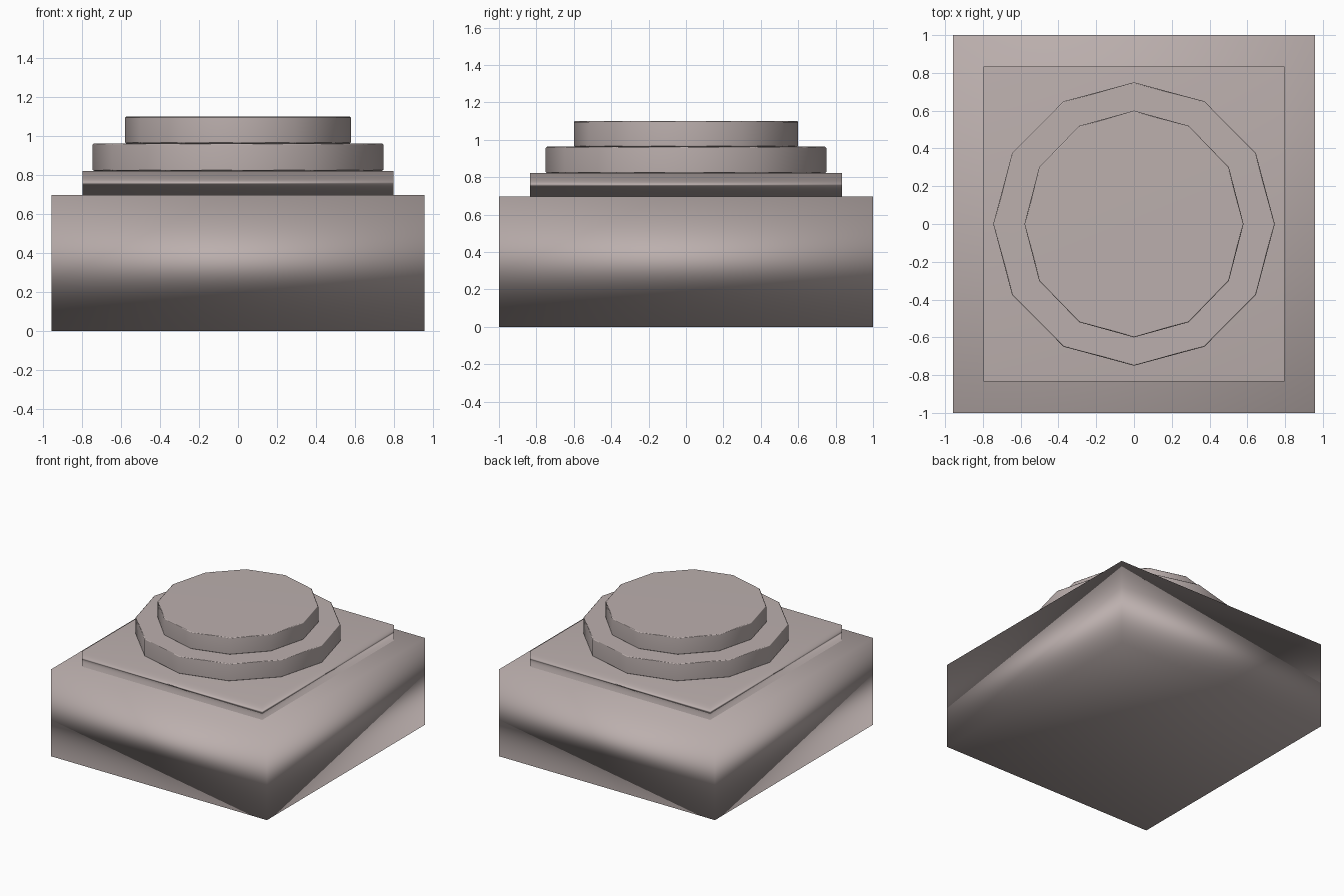
import bpy, math

if "Cube" in bpy.data.objects:
    bpy.data.objects.remove(bpy.data.objects["Cube"])

# Warm grey stone colour
stone = bpy.data.materials.new("warm_grey")
stone.diffuse_color = (0.50, 0.43, 0.42, 1.0)
stone.use_nodes = True
stone.node_tree.nodes["Principled BSDF"].inputs["Base Color"].default_value = stone.diffuse_color


def finish(obj, name, rim=0.0):
    obj.name = name
    bpy.ops.object.transform_apply(location=False, rotation=True, scale=True)
    bpy.ops.object.shade_smooth()
    obj.data.materials.append(stone)
    if rim:
        # Thin softened rim on top and bottom edges only
        bevel = obj.modifiers.new("rim", "BEVEL")
        bevel.width = rim
        bevel.segments = 1
        bevel.limit_method = 'ANGLE'
        bevel.angle_limit = math.radians(45)
    # Large flat faces dominate the soft shading
    obj.modifiers.new("shading", "WEIGHTED_NORMAL")


def block(name, hx, hy, z0, z1):
    bpy.ops.mesh.primitive_cube_add(size=2, location=(0, 0, (z0 + z1) / 2))
    obj = bpy.context.object
    obj.scale = (hx, hy, (z1 - z0) / 2)
    finish(obj, name)


def disc(name, rx, ry, z0, z1):
    bpy.ops.mesh.primitive_cylinder_add(vertices=12, radius=1, depth=1,
                                        location=(0, 0, (z0 + z1) / 2))
    obj = bpy.context.object
    obj.scale = (rx, ry, z1 - z0)
    finish(obj, name, 0.006)


# Softly shaded main block with a stepped square plate
block("base_block", 0.957, 1.0, 0.0, 0.697)
block("square_plate", 0.798, 0.833, 0.697, 0.822)

# Two stacked twelve-sided discs
disc("lower_disc", 0.745, 0.75, 0.822, 0.963)
disc("upper_disc", 0.58, 0.60, 0.963, 1.10)
